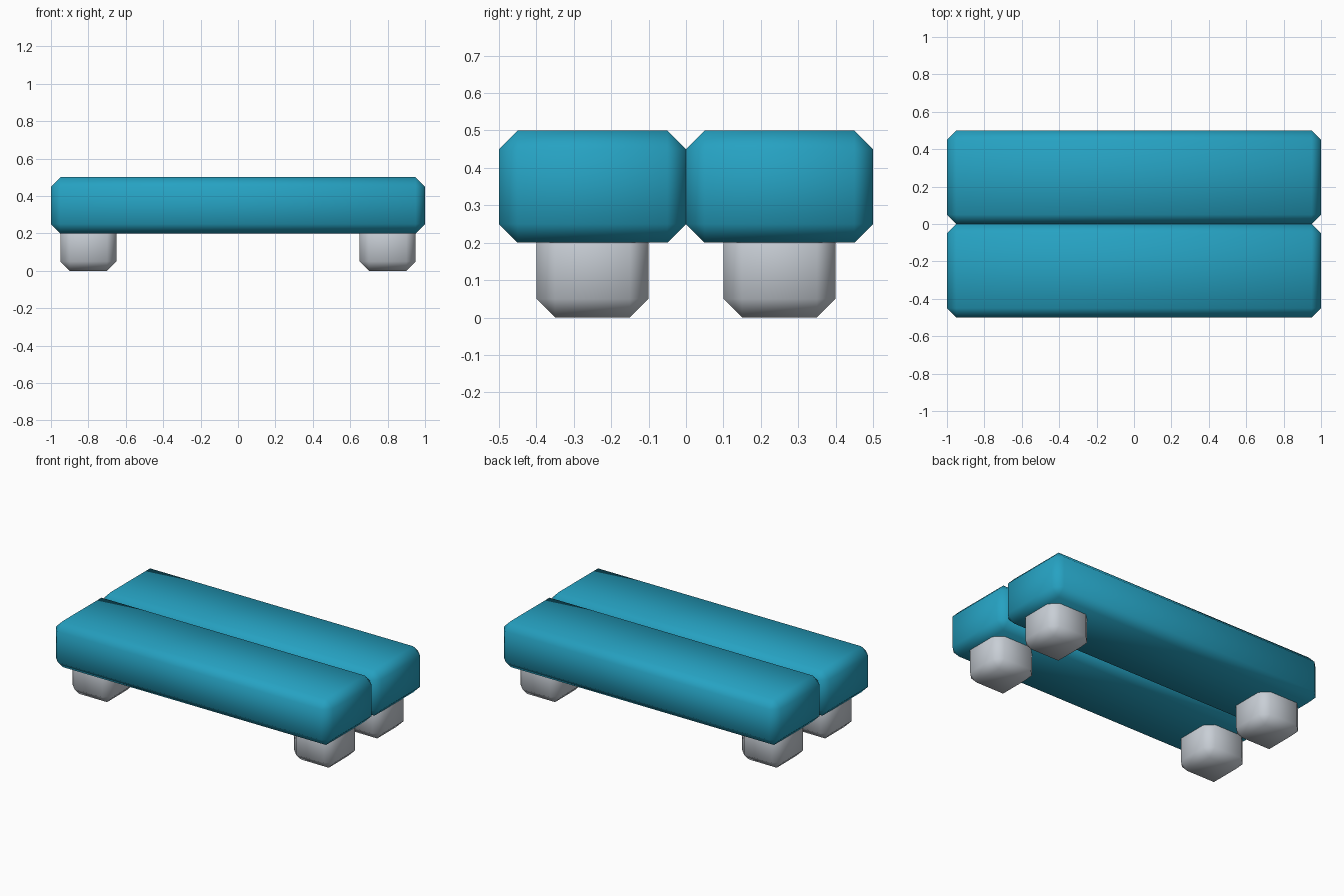
import bpy

if "Cube" in bpy.data.objects:
    bpy.data.objects.remove(bpy.data.objects["Cube"])


def material(name, rgb):
    m = bpy.data.materials.new(name)
    m.diffuse_color = (*rgb, 1.0)
    m.use_nodes = True
    m.node_tree.nodes["Principled BSDF"].inputs["Base Color"].default_value = m.diffuse_color
    return m


teal = material("teal_fabric", (0.019, 0.36, 0.54))
grey = material("light_grey", (0.58, 0.62, 0.67))


def chamfered_box(name, centre, size, mat):
    """Box with a single-segment 0.05 bevel, shaded smooth."""
    bpy.ops.mesh.primitive_cube_add(size=1, location=centre)
    ob = bpy.context.object
    ob.name = name
    ob.scale = size
    bpy.ops.object.transform_apply(location=False, rotation=False, scale=True)
    bevel = ob.modifiers.new("edge_bevel", 'BEVEL')
    bevel.width = 0.05
    bevel.segments = 1
    bevel.limit_method = 'NONE'
    ob.data.materials.append(mat)
    bpy.ops.object.shade_smooth()
    return ob


for sy, depth in ((-1, "front"), (1, "back")):
    # Long cushion
    chamfered_box(f"{depth}_cushion", (0, sy * 0.25, 0.35), (2, 0.5, 0.3), teal)
    # Feet, tops sunk into the cushion
    for sx, side in ((-1, "left"), (1, "right")):
        chamfered_box(f"{depth}_{side}_foot", (sx * 0.8, sy * 0.25, 0.15),
                      (0.3, 0.3, 0.3), grey)
